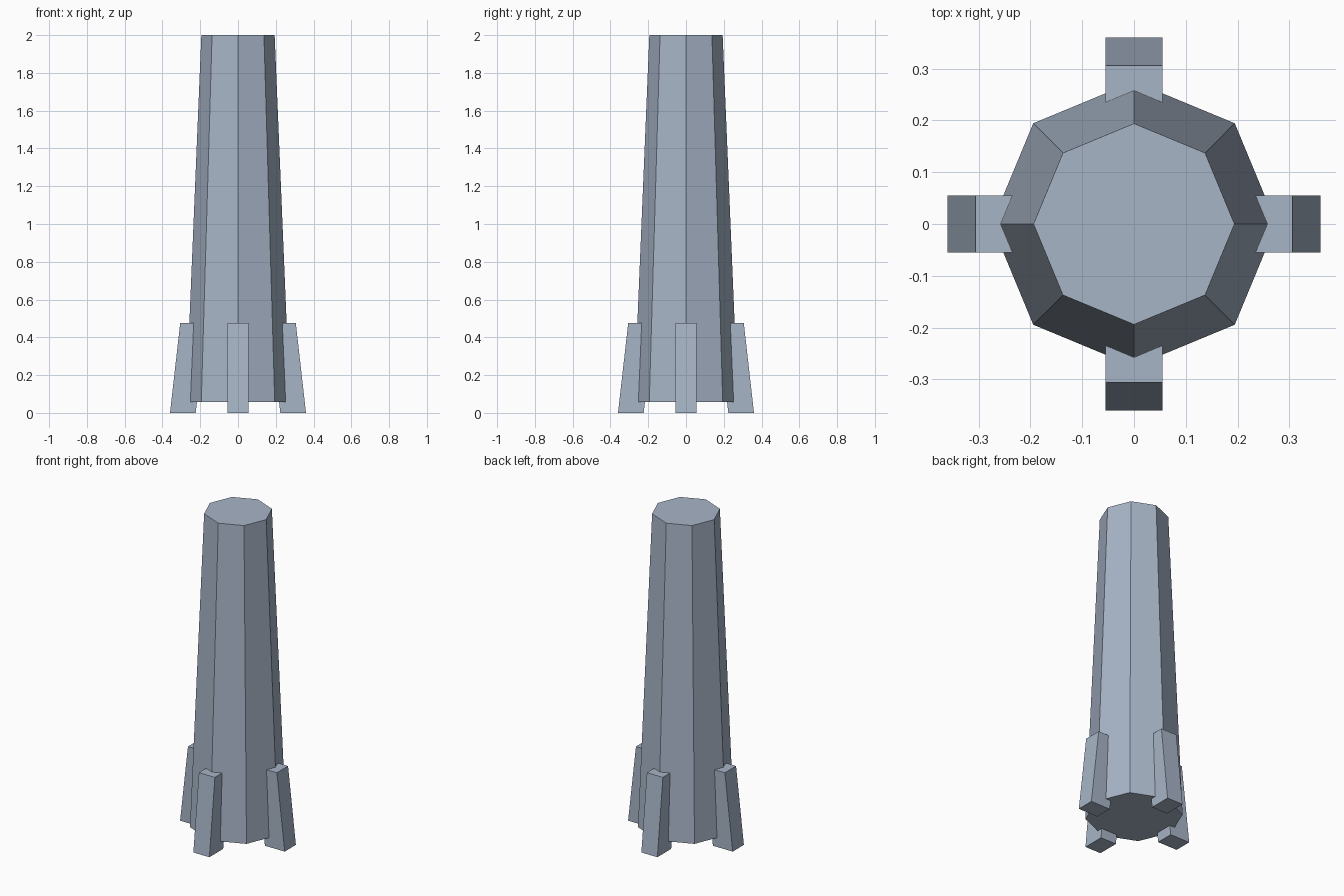
import bpy, bmesh, math
from mathutils import Matrix

cube = bpy.data.objects.get("Cube")
if cube:
    bpy.data.objects.remove(cube, do_unlink=True)

# Single blue-grey metal colour
steel = bpy.data.materials.new("blue_grey_steel")
steel.use_nodes = True
colour = (0.39, 0.46, 0.57, 1)
steel.diffuse_color = colour
steel.node_tree.nodes["Principled BSDF"].inputs["Base Color"].default_value = colour


def add_object(name, bm):
    bmesh.ops.recalc_face_normals(bm, faces=bm.faces[:])
    mesh = bpy.data.meshes.new(name)
    bm.to_mesh(mesh)
    bm.free()
    mesh.materials.append(steel)
    obj = bpy.data.objects.new(name, mesh)
    bpy.context.collection.objects.link(obj)
    return obj


# Tapered eight-sided shaft, corners on the axes
BASE, TOP = 0.057, 2.0
bm = bmesh.new()
bmesh.ops.create_cone(bm, cap_ends=True, segments=8, radius1=0.275, radius2=0.194,
                      depth=TOP - BASE,
                      matrix=Matrix.Translation((0, 0, (BASE + TOP) / 2)))
add_object("shaft", bm)


# Leaning foot: side profile in x-z, extruded across y, turned about z
def add_foot(name, angle):
    profile = [(0.224, 0), (0.36, 0), (0.306, 0.476), (0.17, 0.476)]
    half = 0.055
    bm = bmesh.new()
    face = bm.faces.new([bm.verts.new((x, -half, z)) for x, z in profile])
    side = bmesh.ops.extrude_face_region(bm, geom=[face])
    verts = [v for v in side["geom"] if isinstance(v, bmesh.types.BMVert)]
    bmesh.ops.translate(bm, verts=verts, vec=(0, 2 * half, 0))
    bmesh.ops.rotate(bm, verts=bm.verts[:], cent=(0, 0, 0),
                     matrix=Matrix.Rotation(angle, 3, 'Z'))
    add_object(name, bm)


for i, side in enumerate(("left", "back", "right", "front")):
    add_foot(side + "_foot", i * math.pi / 2)
